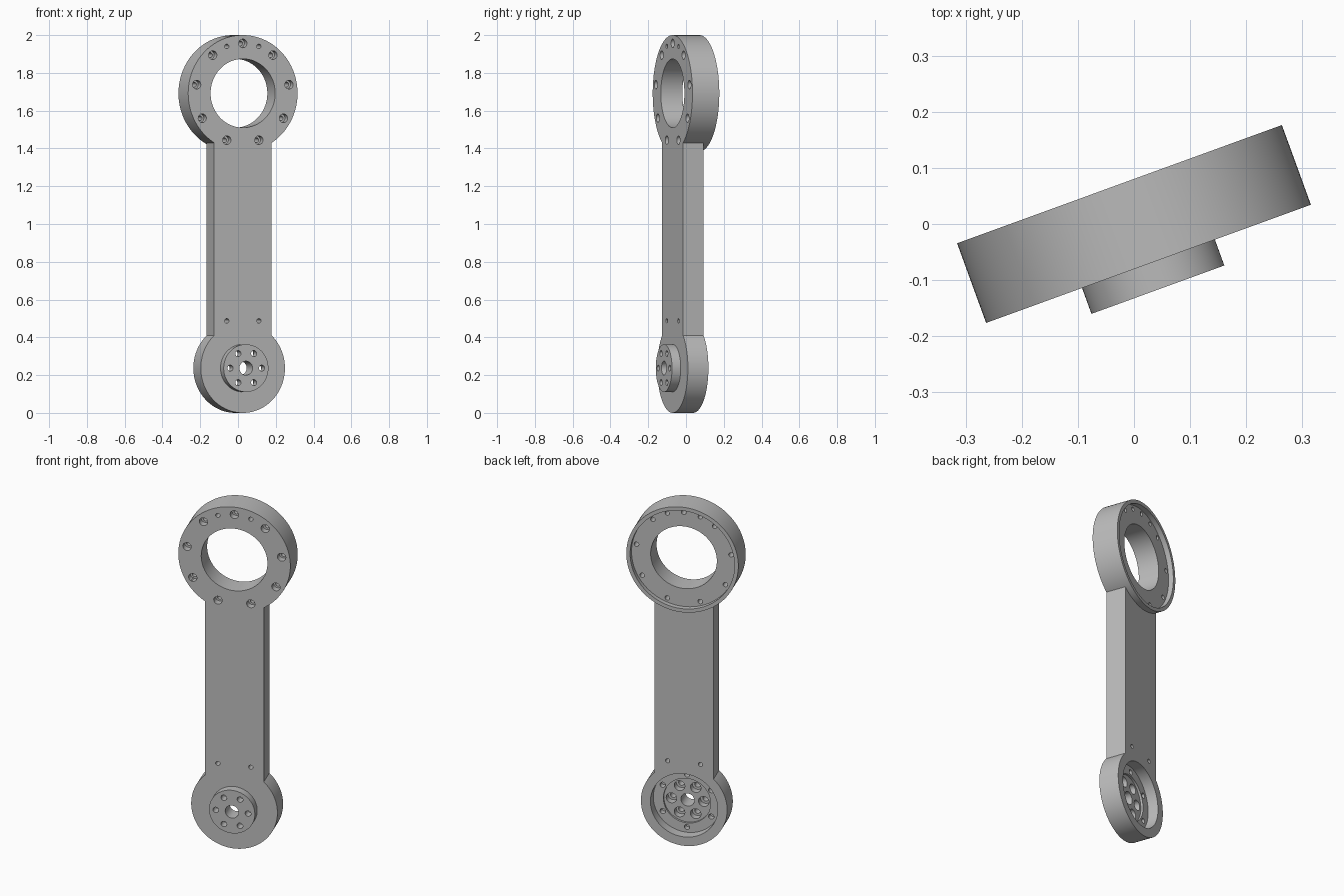
import bpy
import bmesh
from math import radians, sin, cos
from mathutils import Matrix

cube = bpy.data.objects.get("Cube")
if cube:
    bpy.data.objects.remove(cube, do_unlink=True)

# Main dimensions; the part is built facing -y and turned at the end
FRONT, ARM_BACK, RING_BACK = -0.0755, 0.04, 0.0755
BOSS_FRONT = -0.1245
RING_Z, HUB_Z = 1.692, 0.237
THROUGH = 0.3


def new_object(name, bm):
    mesh = bpy.data.meshes.new(name)
    bm.to_mesh(mesh)
    bm.free()
    obj = bpy.data.objects.new(name, mesh)
    bpy.context.scene.collection.objects.link(obj)
    return obj


def cylinder(name, radius, y0, y1, x, z, sides=32):
    """Cylinder along y from y0 to y1."""
    bm = bmesh.new()
    place = Matrix.Translation((x, (y0 + y1) / 2, z)) @ Matrix.Rotation(radians(90), 4, 'X')
    bmesh.ops.create_cone(bm, cap_ends=True, segments=sides, radius1=radius,
                          radius2=radius, depth=y1 - y0, matrix=place)
    return new_object(name, bm)


def box(name, half_width, y0, y1, z0, z1):
    bm = bmesh.new()
    place = Matrix.Translation((0, (y0 + y1) / 2, (z0 + z1) / 2))
    size = Matrix.Diagonal((2 * half_width, y1 - y0, z1 - z0, 1))
    bmesh.ops.create_cube(bm, size=1, matrix=place @ size)
    return new_object(name, bm)


helpers = []


def combine(target, other, operation):
    mod = target.modifiers.new(other.name, 'BOOLEAN')
    mod.operation = operation
    mod.solver = 'EXACT'
    mod.object = other
    other.hide_render = True
    helpers.append(other)


def cut(radius, y0, y1, x, z, sides=32):
    combine(body, cylinder("cutter", radius, y0, y1, x, z, sides), 'DIFFERENCE')


def circle_points(count, radius, z, start):
    for i in range(count):
        a = radians(start + i * 360 / count)
        yield radius * cos(a), z + radius * sin(a)


# Solid: large ring, arm, hub disc and raised boss
body = cylinder("link_arm", 0.308, FRONT, RING_BACK, 0, RING_Z, 128)
combine(body, box("arm", 0.162, FRONT, ARM_BACK, HUB_Z, 1.455), 'UNION')
combine(body, cylinder("hub_disc", 0.237, FRONT, ARM_BACK, 0, HUB_Z, 128), 'UNION')
combine(body, cylinder("boss", 0.126, BOSS_FRONT, 0, 0, HUB_Z, 96), 'UNION')

# Ring: bore, rear recess, counterbored bolt holes
cut(0.182, -THROUGH, THROUGH, 0, RING_Z, 96)
cut(0.287, 0.046, THROUGH, 0, RING_Z, 128)
for x, z in circle_points(9, 0.264, RING_Z, 90):
    cut(0.013, -THROUGH, THROUGH, x, z, 24)
    cut(0.023, -THROUGH, FRONT + 0.04, x, z)

# Small pin holes beside the top bolt and at the foot of the arm
for side in (-1, 1):
    for z in (RING_Z + 0.248, HUB_Z + 0.25):
        cut(0.012, -THROUGH, THROUGH, side * 0.0905, z, 24)

# Hub: stepped rear recess, centre bore, blind holes, boss bolt holes
SEAT, FLOOR = -0.02, -0.033
cut(0.185, SEAT, THROUGH, 0, HUB_Z, 96)
cut(0.13, FLOOR, THROUGH, 0, HUB_Z, 96)
cut(0.037, -THROUGH, THROUGH, 0, HUB_Z)
for x, z in circle_points(6, 0.154, HUB_Z, 30):
    cut(0.015, SEAT - 0.035, THROUGH, x, z, 24)
for x, z in circle_points(6, 0.0887, HUB_Z, 0):
    cut(0.016, -THROUGH, THROUGH, x, z, 24)
    cut(0.029, FLOOR - 0.04, THROUGH, x, z)

# Bake the modifiers and drop the helper solids
bpy.context.view_layer.update()
graph = bpy.context.evaluated_depsgraph_get()
baked = bpy.data.meshes.new_from_object(body.evaluated_get(graph))
body.modifiers.clear()
body.data = baked
for helper in helpers:
    bpy.data.objects.remove(helper, do_unlink=True)

# Material
grey = bpy.data.materials.new("plain grey")
grey.use_nodes = True
colour = (0.5, 0.5, 0.5, 1)
grey.diffuse_color = colour
grey.node_tree.nodes["Principled BSDF"].inputs["Base Color"].default_value = colour
body.data.materials.clear()
body.data.materials.append(grey)

# Turn the part, then smooth the round walls
body.data.transform(Matrix.Rotation(radians(20), 4, 'Z'))
bpy.ops.object.select_all(action='DESELECT')
body.select_set(True)
bpy.context.view_layer.objects.active = body
bpy.ops.object.shade_smooth_by_angle(angle=radians(30))
